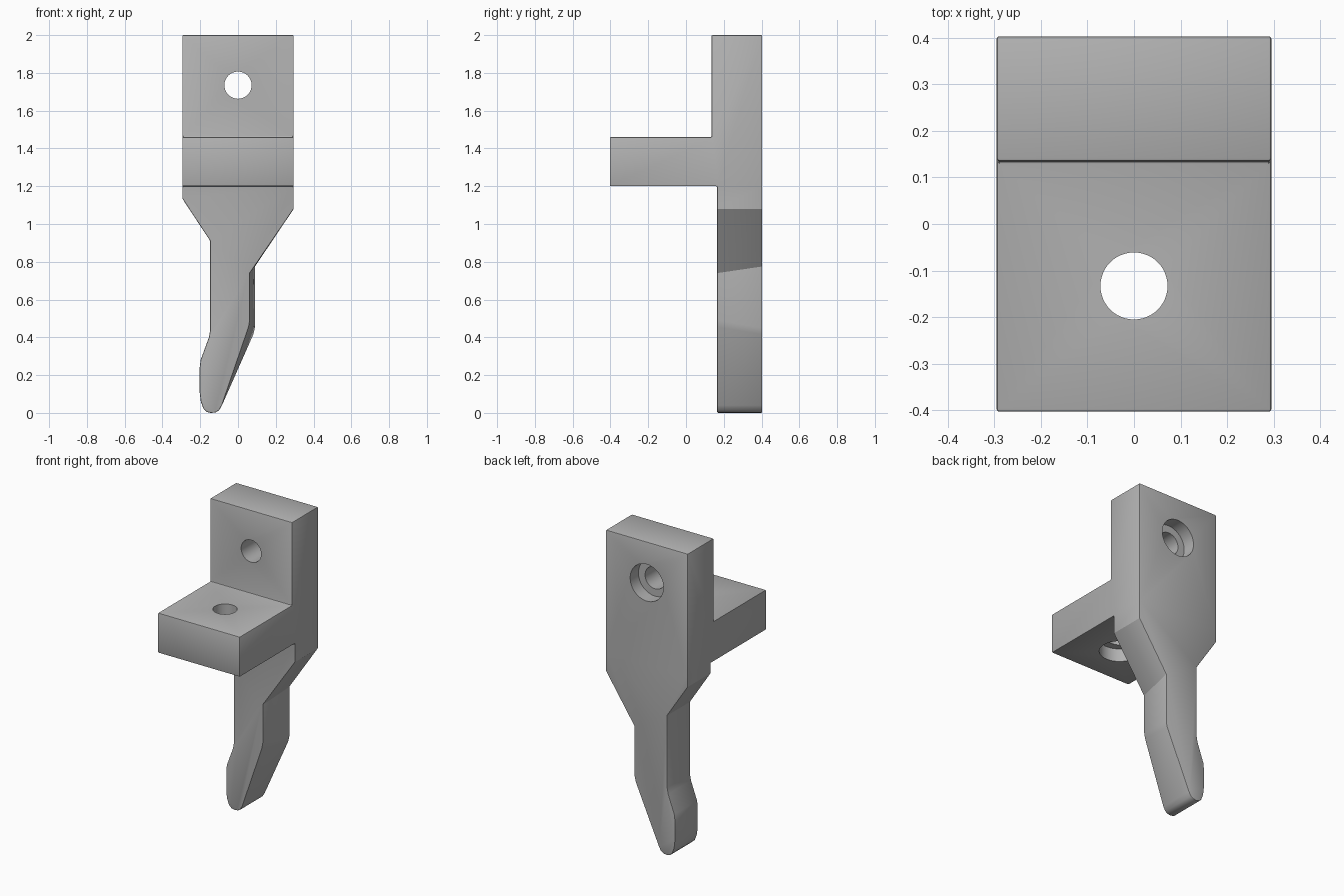
import bpy, bmesh, math
from mathutils import Matrix, Vector

if "Cube" in bpy.data.objects:
    bpy.data.objects.remove(bpy.data.objects["Cube"], do_unlink=True)

grey = bpy.data.materials.new("plain grey")
grey.use_nodes = True
colour = (0.45, 0.45, 0.45, 1)
grey.diffuse_color = colour
grey.node_tree.nodes["Principled BSDF"].inputs["Base Color"].default_value = colour


def finish(name, bm):
    bmesh.ops.recalc_face_normals(bm, faces=bm.faces[:])
    mesh = bpy.data.meshes.new(name)
    bm.to_mesh(mesh)
    bm.free()
    mesh.materials.append(grey)
    obj = bpy.data.objects.new(name, mesh)
    bpy.context.collection.objects.link(obj)
    return obj


def loft(name, start, end):
    """Solid between two matching outlines."""
    bm = bmesh.new()
    a = [bm.verts.new(p) for p in start]
    b = [bm.verts.new(p) for p in end]
    bm.faces.new(a)
    bm.faces.new(b)
    for i in range(len(a)):
        j = (i + 1) % len(a)
        bm.faces.new((a[i], a[j], b[j], b[i]))
    return finish(name, bm)


def cylinder(name, radius, start, end):
    start, end = Vector(start), Vector(end)
    axis = end - start
    place = Matrix.Translation((start + end) / 2) @ axis.to_track_quat('Z', 'Y').to_matrix().to_4x4()
    bm = bmesh.new()
    bmesh.ops.create_cone(bm, cap_ends=True, segments=48, radius1=radius,
                          radius2=radius, depth=axis.length, matrix=place)
    obj = finish(name, bm)
    obj.hide_render = True
    return obj


def apply(obj, kind, **settings):
    mod = obj.modifiers.new(kind, kind)
    for key, value in settings.items():
        setattr(mod, key, value)
    bpy.context.view_layer.objects.active = obj
    bpy.ops.object.modifier_apply(modifier=mod.name)


def combine(obj, other, operation):
    apply(obj, 'BOOLEAN', object=other, operation=operation, solver='EXACT')
    bpy.data.objects.remove(other, do_unlink=True)


W, BACK, FRONT, STEP = 0.295, 0.403, -0.403, 0.165

# Upright plate with the forward shelf, as a side profile
side = [(BACK, 1.2), (BACK, 2), (0.135, 2), (0.135, 1.46), (FRONT, 1.46), (FRONT, 1.2)]
bracket = loft("bracket", [(-W, y, z) for y, z in side], [(W, y, z) for y, z in side])

# Finger: one edge leans outward toward the back
shared = [(W, 1.2), (-W, 1.2), (-W, 1.135), (-0.147, 0.91), (-0.147, 0.44),
          (-0.154, 0.4), (-0.198, 0.28), (-0.203, 0.24), (-0.203, 0.11),
          (-0.197, 0.06), (-0.183, 0.022), (-0.165, 0.005), (-0.145, 0),
          (-0.12, 0.002), (-0.1, 0.014), (-0.085, 0.04)]
front = shared + [(0.057, 0.455), (0.063, 0.49), (0.063, 0.74), (W, 1.08)]
back = shared + [(0.082, 0.415), (0.09, 0.45), (0.09, 0.775), (W, 1.08)]
finger = loft("finger", [(x, STEP, z) for x, z in front], [(x, BACK, z) for x, z in back])
combine(bracket, finger, 'UNION')

# Small softened edges
apply(bracket, 'BEVEL', width=0.006, segments=2, limit_method='ANGLE',
      angle_limit=math.radians(50))

# Counterbored screw holes: plate from the back, shelf from below
HOLE, BORE, DEPTH = 0.072, 0.12, 0.085
for centre, axis in ((Vector((0, BACK, 1.735)), Vector((0, -1, 0))),
                     (Vector((0, -0.133, 1.2)), Vector((0, 0, 1)))):
    for radius, depth in ((HOLE, 0.4), (BORE, DEPTH)):
        cutter = cylinder("hole_cutter", radius, centre - axis * 0.1, centre + axis * depth)
        combine(bracket, cutter, 'DIFFERENCE')

bpy.ops.object.select_all(action='DESELECT')
bracket.select_set(True)
bpy.context.view_layer.objects.active = bracket
bpy.ops.object.shade_smooth_by_angle(angle=math.radians(30))
